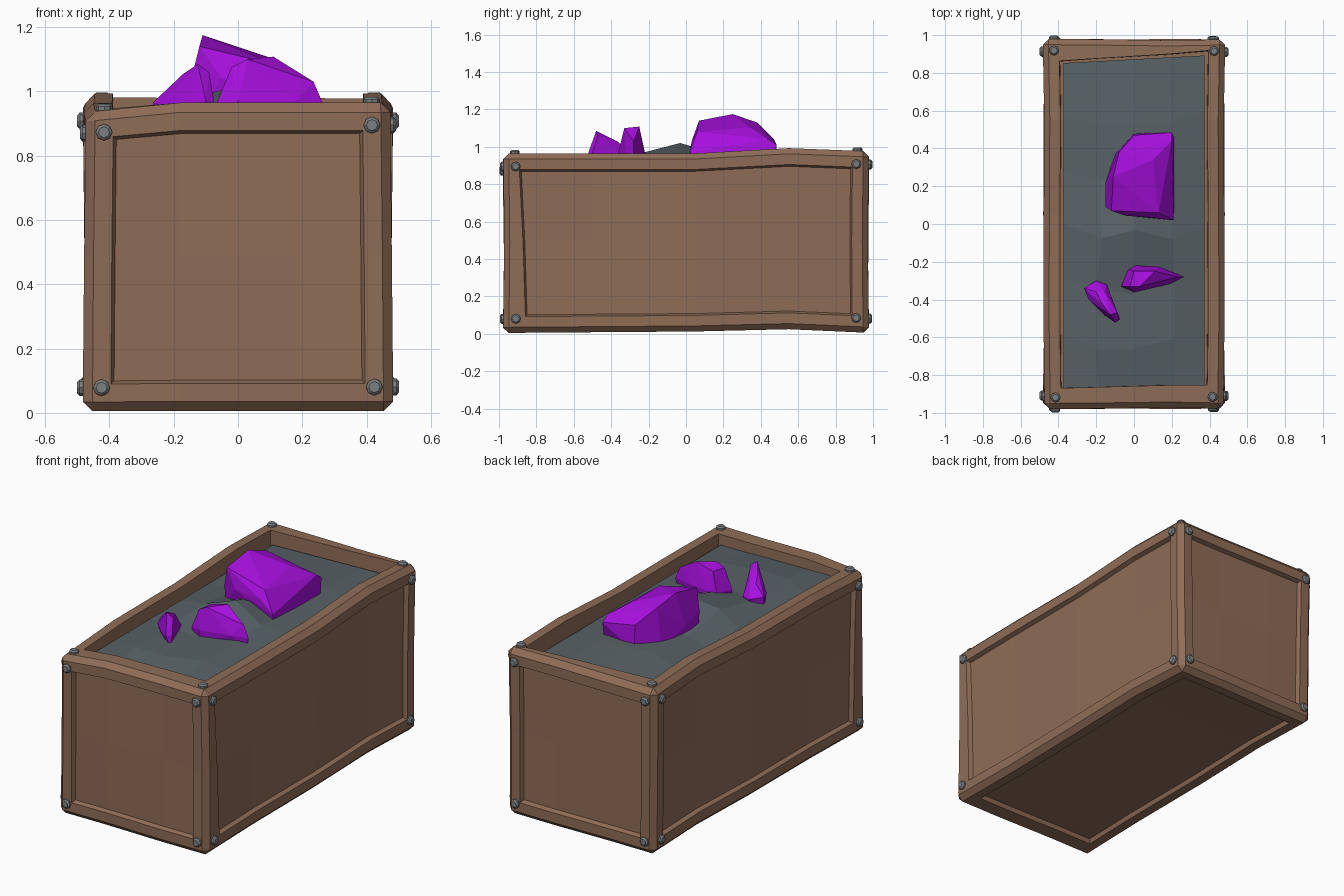
import bpy, bmesh, math, random
from mathutils import Vector, Matrix

if "Cube" in bpy.data.objects:
    bpy.data.objects.remove(bpy.data.objects["Cube"])

random.seed(4)


def material(name, rgb):
    m = bpy.data.materials.new(name)
    m.diffuse_color = (*rgb, 1)
    m.use_nodes = True
    m.node_tree.nodes["Principled BSDF"].inputs["Base Color"].default_value = m.diffuse_color
    return m


WOOD = material("brown wood", (0.275, 0.152, 0.095))
STONE = material("dark grey gravel", (0.095, 0.120, 0.132))
METAL = material("grey metal", (0.20, 0.215, 0.225))
GEM = material("purple crystal", (0.39, 0.005, 0.74))


def finish(bm, name, mat):
    bmesh.ops.recalc_face_normals(bm, faces=bm.faces)
    me = bpy.data.meshes.new(name)
    bm.to_mesh(me)
    bm.free()
    me.materials.append(mat)
    ob = bpy.data.objects.new(name, me)
    bpy.context.collection.objects.link(ob)
    return ob


def piecewise(t, pts):
    for (a, va), (b, vb) in zip(pts, pts[1:]):
        if t <= b:
            return va + (vb - va) * max(0, (t - a) / (b - a))
    return pts[-1][1]


HX, HY, Z0, Z1 = 0.478, 0.976, 0.005, 0.965


def warp(p):
    """Hand-hewn wobble of the crate."""
    x, y, z = p
    w = (z - Z0) / (Z1 - Z0)
    z += w * piecewise(y, [(-1, 0), (0.05, 0), (0.55, 0.028), (1, 0.01)])
    z += (1 - w) * piecewise(y, [(-1, 0), (0.05, 0.008), (0.55, 0.02), (1, 0)])
    z -= 0.03 * w * max(0, (-0.18 - x) / 0.3) * min(1, max(0, (-0.45 - y) / 0.5))
    return Vector((x * (1 + 0.010 * math.sin(5 * y + 3 * z)),
                   y * (1 + 0.004 * math.sin(6 * x + 4 * z)), z))


# crate: chamfered box, recessed panels on every side, open top
bm = bmesh.new()
bmesh.ops.create_cube(bm, size=1, matrix=Matrix.Translation((0, 0, (Z0 + Z1) / 2))
                      @ Matrix.Diagonal((2 * HX, 2 * HY, Z1 - Z0, 1)))
bmesh.ops.bevel(bm, geom=bm.edges[:], offset=0.03, segments=1, profile=0.5, affect='EDGES')
bm.normal_update()
panels = [f for f in bm.faces if f.calc_area() > 0.5]
top = [f for f in panels if f.normal.z > 0.9]
sides = [f for f in panels if f not in top]
bmesh.ops.inset_individual(bm, faces=panels, thickness=0.08, depth=0)
bm.normal_update()
bmesh.ops.inset_individual(bm, faces=sides, thickness=0.014, depth=-0.024)
bmesh.ops.inset_individual(bm, faces=top, thickness=0.004, depth=-0.12)
# slightly crooked panel and opening corners
for v in bm.verts:
    x, y, z = v.co
    if abs(x) < 0.4 and z > 0.8 and abs(y) < 0.9:
        v.co.y += 0.03 + 0.015 * x if y < 0 else 0.075 * x
    elif -0.9 < y < -0.8:
        v.co.y += 0.04 * (0.85 - z)
# cuts that let the boards bend
for axis, cuts in ((0, (-0.18, 0.18)), (1, (-0.5, 0.05, 0.55)), (2, (0.49,))):
    for c in cuts:
        n = Vector((0, 0, 0))
        n[axis] = 1
        bmesh.ops.bisect_plane(bm, geom=bm.verts[:] + bm.edges[:] + bm.faces[:],
                               plane_co=n * c, plane_no=n, dist=1e-5)
for v in bm.verts:
    v.co = warp(v.co)
finish(bm, "crate", WOOD)

# gravel heap filling the crate
bm = bmesh.new()
bmesh.ops.create_grid(bm, x_segments=4, y_segments=6, size=1)
for v in bm.verts:
    u, t = v.co.x, v.co.y
    x, y = u * 0.372, t * 0.872
    if y > 0:
        y += 0.02 * u
    edge = abs(u) > 0.99 or abs(t) > 0.99
    if edge:
        z = 0.905
    else:
        x += random.uniform(-0.03, 0.03)
        y += random.uniform(-0.04, 0.04) - 0.05
        z = 0.925 + random.uniform(0, 0.02)
        z += 0.085 * math.exp(-((x + 0.03) / 0.16) ** 2 - ((y + 0.06) / 0.17) ** 2)
    v.co = (x, y, z)
finish(bm, "gravel_heap", STONE)


# crystals: convex chunks sunk into the gravel
def crystal(name, points):
    bm = bmesh.new()
    verts = [bm.verts.new(p) for p in points]
    r = bmesh.ops.convex_hull(bm, input=verts)
    loose = {g for g in r["geom_interior"] + r["geom_unused"]
             if isinstance(g, bmesh.types.BMVert)}
    bmesh.ops.delete(bm, geom=list(loose), context='VERTS')
    bmesh.ops.dissolve_limit(bm, angle_limit=0.06, verts=bm.verts[:], edges=bm.edges[:])
    finish(bm, name, GEM)


crystal("large_crystal", [
    (-0.12, 0.07, 1.14), (-0.11, 0.25, 1.175), (-0.08, 0.38, 1.13), (0.10, 0.34, 1.105),
    (0.13, 0.06, 1.08), (0.20, 0.44, 1.04), (0.00, 0.47, 1.04), (0.20, 0.485, 1.01),
    (0.21, 0.02, 0.97), (0.13, 0.03, 1.03), (-0.05, 0.045, 1.04), (-0.15, 0.09, 1.02),
    (-0.15, 0.22, 0.98), (-0.15, 0.10, 0.89), (0.21, 0.03, 0.89), (0.215, 0.45, 0.89),
    (0.00, 0.48, 0.89), (-0.10, 0.37, 0.89)])
crystal("small_crystal", [
    (-0.125, -0.48, 1.085), (-0.09, -0.47, 1.06), (-0.17, -0.42, 1.055), (-0.20, -0.36, 1.02),
    (-0.155, -0.36, 1.025), (-0.265, -0.34, 0.965), (-0.20, -0.30, 0.95), (-0.145, -0.32, 0.95),
    (-0.075, -0.50, 0.97), (-0.10, -0.522, 0.97), (-0.16, -0.48, 0.96), (-0.24, -0.40, 0.96),
    (-0.08, -0.51, 0.89), (-0.26, -0.35, 0.89), (-0.15, -0.32, 0.89)])
crystal("medium_crystal", [
    (-0.02, -0.33, 1.075), (0.03, -0.33, 1.10), (0.11, -0.25, 1.108), (0.00, -0.25, 1.08),
    (0.235, -0.28, 1.03), (0.265, -0.28, 0.96), (0.18, -0.32, 0.97), (0.00, -0.362, 0.97),
    (-0.068, -0.33, 0.96), (-0.03, -0.24, 0.96), (0.01, -0.22, 0.97), (0.13, -0.225, 0.98),
    (-0.06, -0.33, 0.89), (0.25, -0.28, 0.89), (0.10, -0.23, 0.89), (0.0, -0.355, 0.89)])


# bolts on the corners of the four walls and the top rim
def bolt(name, place, normal, radius):
    bm = bmesh.new()
    bmesh.ops.create_cone(bm, cap_ends=True, segments=8, radius1=radius, radius2=radius, depth=0.036)
    rim = [e for e in bm.edges if all(v.co.z > 0 for v in e.verts)]
    bmesh.ops.bevel(bm, geom=rim, offset=0.008, segments=1, profile=0.5, affect='EDGES')
    turn = Vector(normal).to_track_quat('Z', 'Y').to_matrix().to_4x4()
    bm.transform(Matrix.Translation(place) @ turn)
    finish(bm, name, METAL)


for sx, nx in ((-1, "left"), (1, "right")):
    for sy, ny in ((-1, "front"), (1, "back")):
        bolt(f"top_bolt_{ny}_{nx}", warp((0.42 * sx, 0.915 * sy, Z1)), (0, 0, 1), 0.026)
        for z, nz in ((0.08, "lower"), (0.895, "upper")):
            bolt(f"end_bolt_{ny}_{nx}_{nz}", warp((0.42 * sx, HY * sy, z)), (0, sy, 0), 0.026)
            bolt(f"side_bolt_{ny}_{nx}_{nz}", warp((HX * sx, 0.91 * sy, z)), (sx, 0, 0), 0.026)
